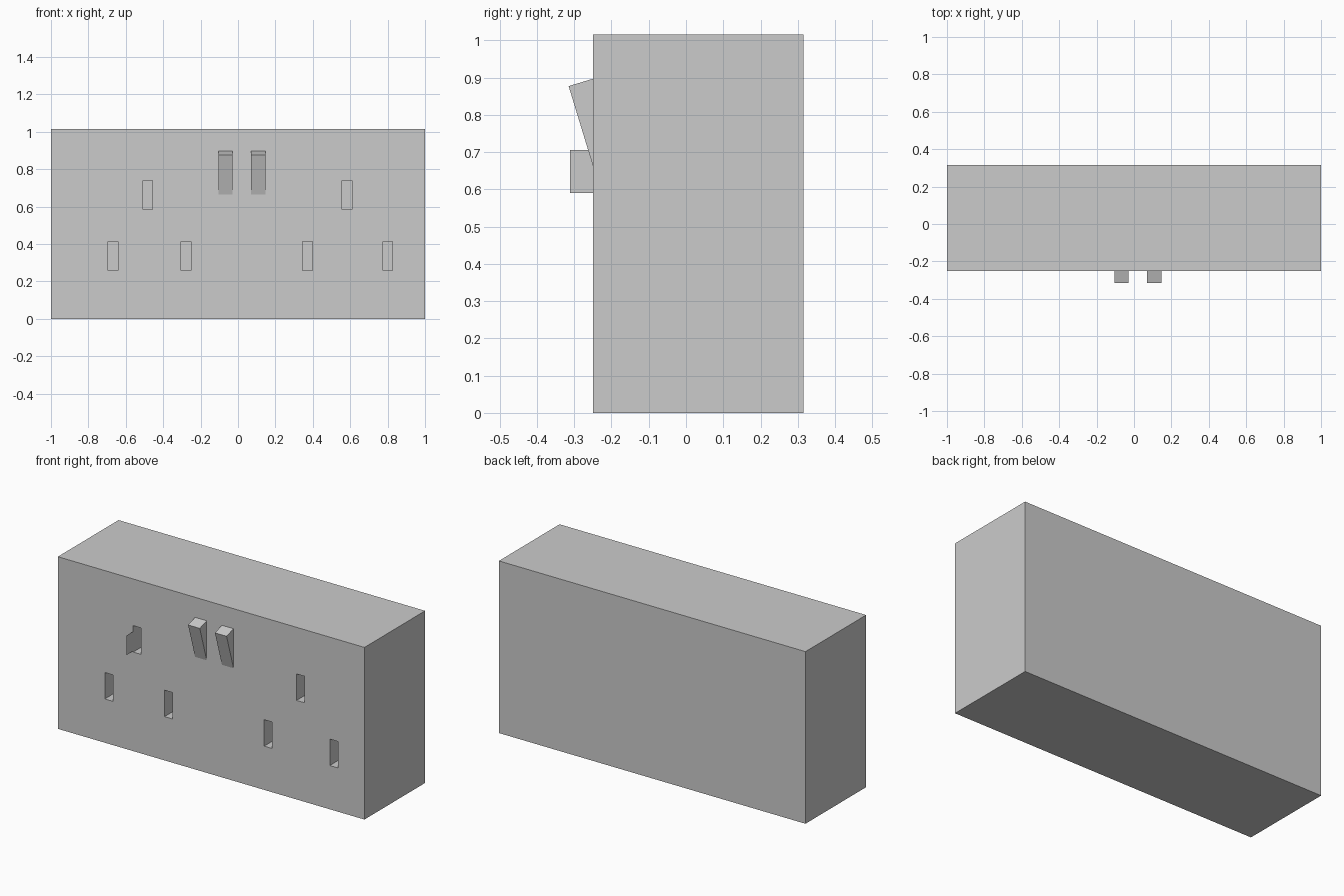
import bpy, bmesh
from math import atan2
from mathutils import Matrix, Vector

if "Cube" in bpy.data.objects:
    bpy.data.objects.remove(bpy.data.objects["Cube"])

FRONT = -0.25      # y of the face plate
DEPTH = 0.12       # depth of the pin slots


def make_object(name, bm):
    mesh = bpy.data.meshes.new(name)
    bm.to_mesh(mesh)
    bm.free()
    obj = bpy.data.objects.new(name, mesh)
    bpy.context.collection.objects.link(obj)
    return obj


def add_box(bm, lo, hi):
    lo, hi = Vector(lo), Vector(hi)
    mat = Matrix.Translation((lo + hi) / 2) @ Matrix.Diagonal((*(hi - lo), 1))
    bmesh.ops.create_cube(bm, size=1, matrix=mat)


# Main housing
bm = bmesh.new()
add_box(bm, (-1, FRONT, 0), (1, 0.315, 1.015))
housing = make_object("housing", bm)

# Pin slots: one upper and two lower for each socket
bm = bmesh.new()
for x, z in ((-0.483, 0.662), (0.583, 0.662),
             (-0.668, 0.336), (-0.278, 0.336), (0.372, 0.336), (0.8, 0.336)):
    add_box(bm, (x - 0.026, FRONT - 0.1, z - 0.078), (x + 0.026, FRONT + DEPTH, z + 0.078))
cutter = make_object("slot_cutter", bm)
cutter.hide_render = True
cutter.hide_set(True)
cut = housing.modifiers.new("slots", 'BOOLEAN')
cut.operation = 'DIFFERENCE'
cut.solver = 'EXACT'
cut.object = cutter

# Tilted rocker switches, sunk into the housing at the bottom
tilt = atan2(0.064, 0.21)
for name, x in (("left_switch", -0.067), ("right_switch", 0.108)):
    bm = bmesh.new()
    add_box(bm, (-0.038, 0, -0.24), (0.038, 0.09, 0))
    switch = make_object(name, bm)
    switch.location = (x, -0.315, 0.877)
    switch.rotation_euler.x = tilt

# Thin shutter flap standing out of the left upper slot
bm = bmesh.new()
bm.faces.new([bm.verts.new((-0.509, y, z)) for y, z in
              ((-0.312, 0.59), (FRONT, 0.59), (FRONT, 0.705), (-0.312, 0.705))])
make_object("slot_flap", bm)
